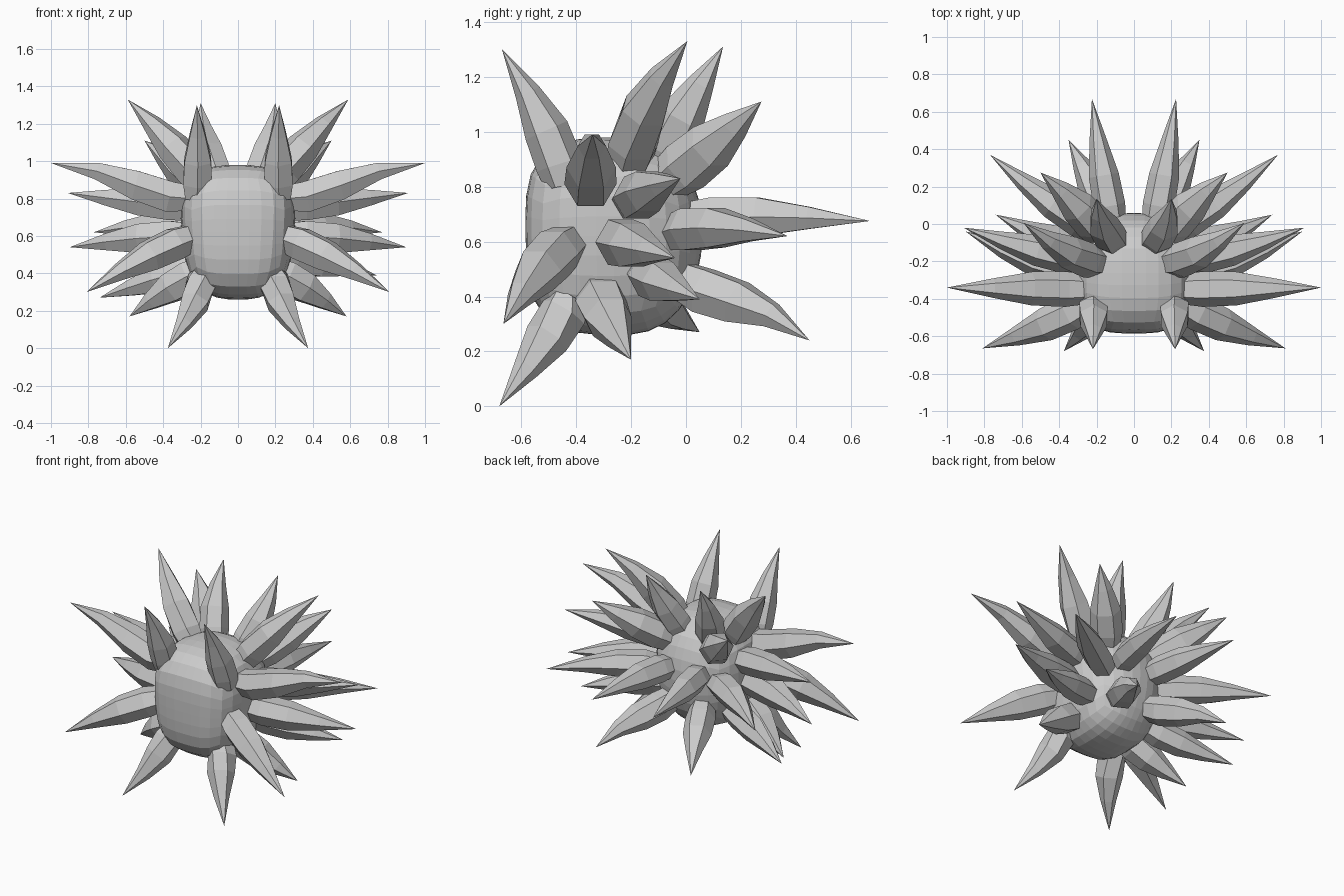
import bpy, bmesh, math
from mathutils import Vector

if "Cube" in bpy.data.objects:
    bpy.data.objects.remove(bpy.data.objects["Cube"])

def finish(bm, name):
    bmesh.ops.recalc_face_normals(bm, faces=bm.faces)
    me = bpy.data.meshes.new(name)
    bm.to_mesh(me)
    bm.free()
    ob = bpy.data.objects.new(name, me)
    bpy.context.collection.objects.link(ob)
    return ob

# Rounded-box body, flatter in front and narrower towards the bottom
bm = bmesh.new()
bmesh.ops.create_cube(bm, size=2)
bmesh.ops.subdivide_edges(bm, edges=bm.edges[:], cuts=7, use_grid_fill=True)
for v in bm.verts:
    d = Vector([math.tan(c * math.pi / 4) for c in v.co])
    P = 2.8 - 0.6 * d.normalized().y
    d /= sum(abs(c) ** P for c in d) ** (1 / P)
    taper = 1 + 0.09 * d.z
    v.co = (d.x * 0.302 * taper, -0.262 + d.y * 0.322 * (1 + 0.02 * d.z), 0.62 + d.z * 0.36)
finish(bm, "body")

# Bent six-sided spike through base, middle and tip, with a slight S-shaped sway; open inside the body
RINGS = [(0, 0.078), (0.2, 0.095), (0.47, 0.09), (0.73, 0.052)]

def spike(name, base, mid, tip, k=1.0, sway=0.0):
    a, m, c = Vector(base), Vector(mid), Vector(tip)
    b = 2 * m - (a + c) / 2
    axis = (c - a).normalized()
    ref = Vector((0, 0, 1)) if abs(axis.z) < 0.8 else Vector((1, 0, 0))
    bm = bmesh.new()
    rings = []
    for t, r in RINGS:
        p = a * (1 - t) ** 2 + b * 2 * t * (1 - t) + c * t * t
        p.z += sway * math.sin(2 * math.pi * t)
        tan = ((b - a) * (1 - t) + (c - b) * t).normalized()
        u = tan.cross(ref).normalized()
        w = tan.cross(u)
        rings.append([bm.verts.new(p + k * r * (u * math.cos(i * math.pi / 3) + w * math.sin(i * math.pi / 3)))
                      for i in range(6)])
    top = bm.verts.new(c)
    for lo, hi in zip(rings, rings[1:]):
        for i in range(6):
            j = (i + 1) % 6
            bm.faces.new((lo[i], lo[j], hi[j], hi[i]))
    for i in range(6):
        bm.faces.new((rings[-1][i], rings[-1][(i + 1) % 6], top))
    finish(bm, name)

# Mirrored spikes: base, middle, tip, thickness, sway
PAIRS = {
    "front_horn": ((0.22, -0.44, 0.80), (0.215, -0.515, 1.02), (0.22, -0.67, 1.30), 0.92, 0),
    "crown_back": ((0.09, -0.11, 0.87), (0.165, -0.005, 1.07), (0.20, 0.135, 1.31), 0.95, 0),
    "crown_side": ((0.18, -0.21, 0.86), (0.36, -0.145, 1.09), (0.59, 0.005, 1.33), 1.0, 0),
    "upper_back": ((0.16, -0.07, 0.82), (0.31, 0.10, 0.955), (0.50, 0.275, 1.11), 1.05, 0),
    "upper_side": ((0.25, -0.35, 0.80), (0.57, -0.345, 0.88), (1.0, -0.34, 0.99), 1.0, -0.02),
    "middle_upper": ((0.24, -0.20, 0.745), (0.54, -0.135, 0.785), (0.91, -0.02, 0.83), 0.93, 0),
    "middle_lower": ((0.25, -0.25, 0.60), (0.54, -0.19, 0.585), (0.90, -0.04, 0.54), 1.0, 0),
    "back_side": ((0.20, -0.04, 0.63), (0.45, 0.12, 0.65), (0.77, 0.37, 0.62), 0.92, 0),
    "back": ((0.11, 0.0, 0.68), (0.165, 0.28, 0.69), (0.225, 0.67, 0.675), 0.9, 0),
    "lower_back": ((0.11, -0.02, 0.46), (0.22, 0.20, 0.375), (0.35, 0.45, 0.24), 0.97, -0.012),
    "front_side": ((0.25, -0.43, 0.59), (0.49, -0.545, 0.485), (0.81, -0.665, 0.30), 1.0, 0),
    "front_leg": ((0.19, -0.41, 0.40), (0.235, -0.515, 0.235), (0.375, -0.68, 0.0), 0.93, 0),
    "lower_side": ((0.19, -0.32, 0.42), (0.37, -0.28, 0.315), (0.58, -0.20, 0.17), 1.0, 0),
}
for name, (base, mid, tip, k, sway) in PAIRS.items():
    for s, side in ((1, "right"), (-1, "left")):
        spike(f"{name}_spike_{side}", *[(s * p[0], p[1], p[2]) for p in (base, mid, tip)], k, sway)

# Unequal pair low on the sides
spike("low_rear_spike_right", (0.21, -0.15, 0.49), (0.46, -0.08, 0.45), (0.74, 0.05, 0.39), 0.9)
spike("low_rear_spike_left", (-0.21, -0.15, 0.43), (-0.45, -0.08, 0.36), (-0.74, 0.05, 0.27), 0.9)
